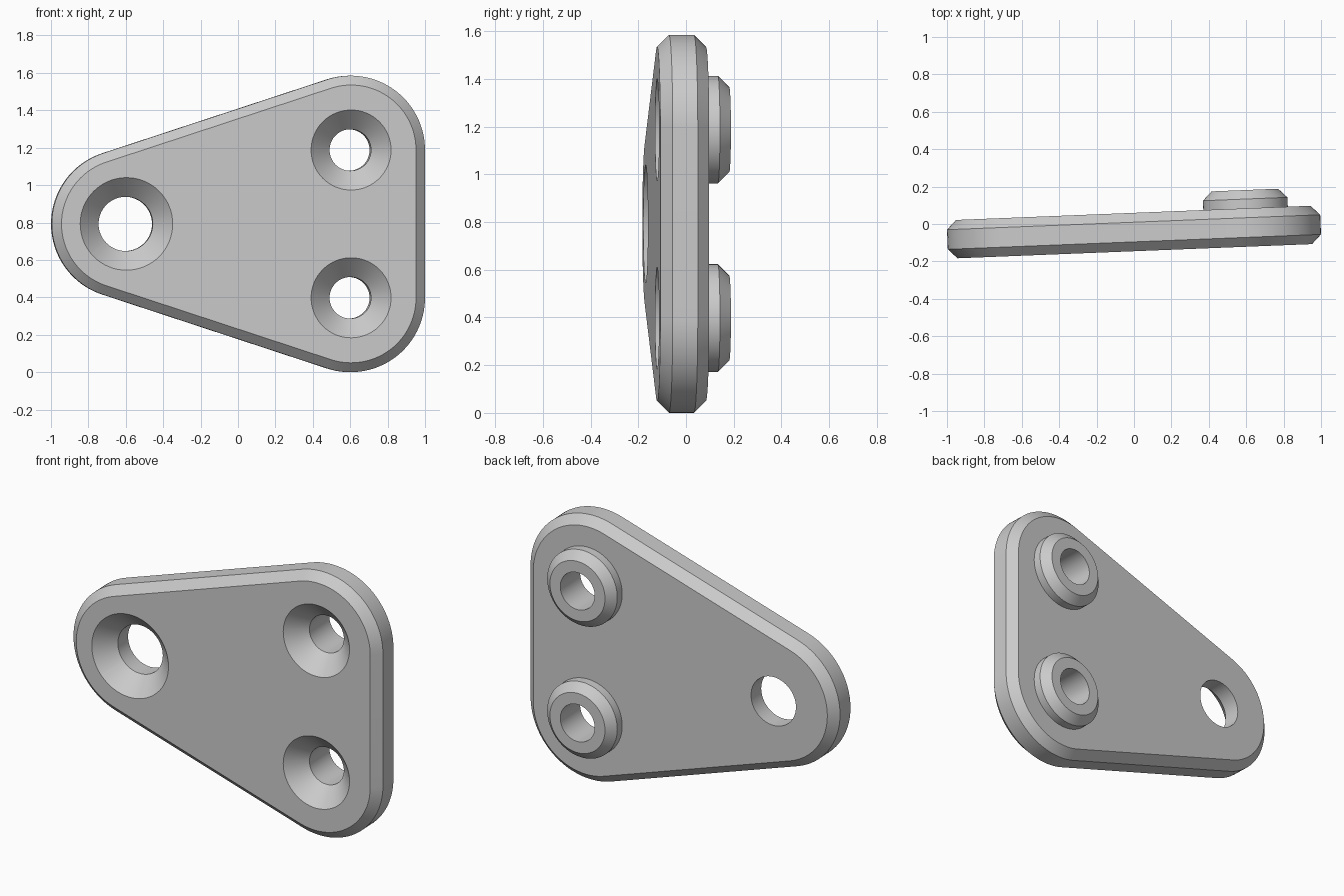
import bpy, bmesh
from math import sin, cos, pi, radians, atan2
from mathutils import Matrix

if "Cube" in bpy.data.objects:
    bpy.data.objects.remove(bpy.data.objects["Cube"])

TILT = Matrix.Translation((0, -0.043, 0)) @ Matrix.Rotation(radians(2.29), 4, 'Z')
T, R, C = 0.1025, 0.3975, 0.05          # half thickness, corner radius, chamfer
LEFT, LOW, HIGH = (-0.601, 0.7925), (0.601, 0.3975), (0.601, 1.1875)


def loft(name, rings):
    """Capped skin through rings of (x, y, z) points."""
    bm = bmesh.new()
    loops = [[bm.verts.new(p) for p in ring] for ring in rings]
    n = len(loops[0])
    for a, b in zip(loops, loops[1:]):
        for i in range(n):
            bm.faces.new((a[i], a[(i + 1) % n], b[(i + 1) % n], b[i]))
    bm.faces.new(loops[0])
    bm.faces.new(loops[-1])
    bmesh.ops.recalc_face_normals(bm, faces=bm.faces)
    bm.transform(TILT)
    mesh = bpy.data.meshes.new(name)
    bm.to_mesh(mesh)
    bm.free()
    ob = bpy.data.objects.new(name, mesh)
    bpy.context.collection.objects.link(ob)
    return ob


def outline(r, y, n=32):
    """Rounded triangle: three arcs joined by tangent lines."""
    t = atan2(HIGH[1] - LEFT[1], HIGH[0] - LEFT[0]) + pi / 2
    pts = []
    for (cx, cz), a0, a1 in ((LOW, -t, 0), (HIGH, 0, t), (LEFT, t, 2 * pi - t)):
        for i in range(n + 1):
            a = a0 + (a1 - a0) * i / n
            pts.append((cx + r * cos(a), y, cz + r * sin(a)))
    return pts


def turned(name, centre, profile, n=64):
    """Round part along y from (radius, y) pairs."""
    return loft(name, [[(centre[0] + r * cos(2 * pi * i / n), y,
                         centre[1] + r * sin(2 * pi * i / n)) for i in range(n)]
                       for r, y in profile])


def combine(ob, tool, op):
    tool.hide_render = True
    bpy.context.view_layer.objects.active = ob
    mod = ob.modifiers.new(op, 'BOOLEAN')
    mod.operation, mod.object, mod.solver = op, tool, 'EXACT'
    bpy.ops.object.modifier_apply(modifier=mod.name)
    bpy.data.objects.remove(tool)


# chamfered plate
plate = loft("mounting_plate", [outline(R - C, -T), outline(R, -T + C),
                                outline(R, T - C), outline(R - C, T)])

# chamfered bosses on the back
for c in (LOW, HIGH):
    boss = turned("boss", c, [(0.226, 0), (0.226, T + 0.05), (0.178, T + 0.098)])
    combine(plate, boss, 'UNION')

# countersunk through holes
for c, rim, bore in ((LEFT, 0.2475, 0.145), (LOW, 0.214, 0.111), (HIGH, 0.214, 0.111)):
    e = 0.02
    hole = turned("hole", c, [(rim + e, -T - e), (bore, -T + rim - bore), (bore, 0.4)])
    combine(plate, hole, 'DIFFERENCE')

# smooth curved walls, crisp chamfers
plate.select_set(True)
bpy.context.view_layer.objects.active = plate
bpy.ops.object.shade_smooth_by_angle(angle=radians(25))
